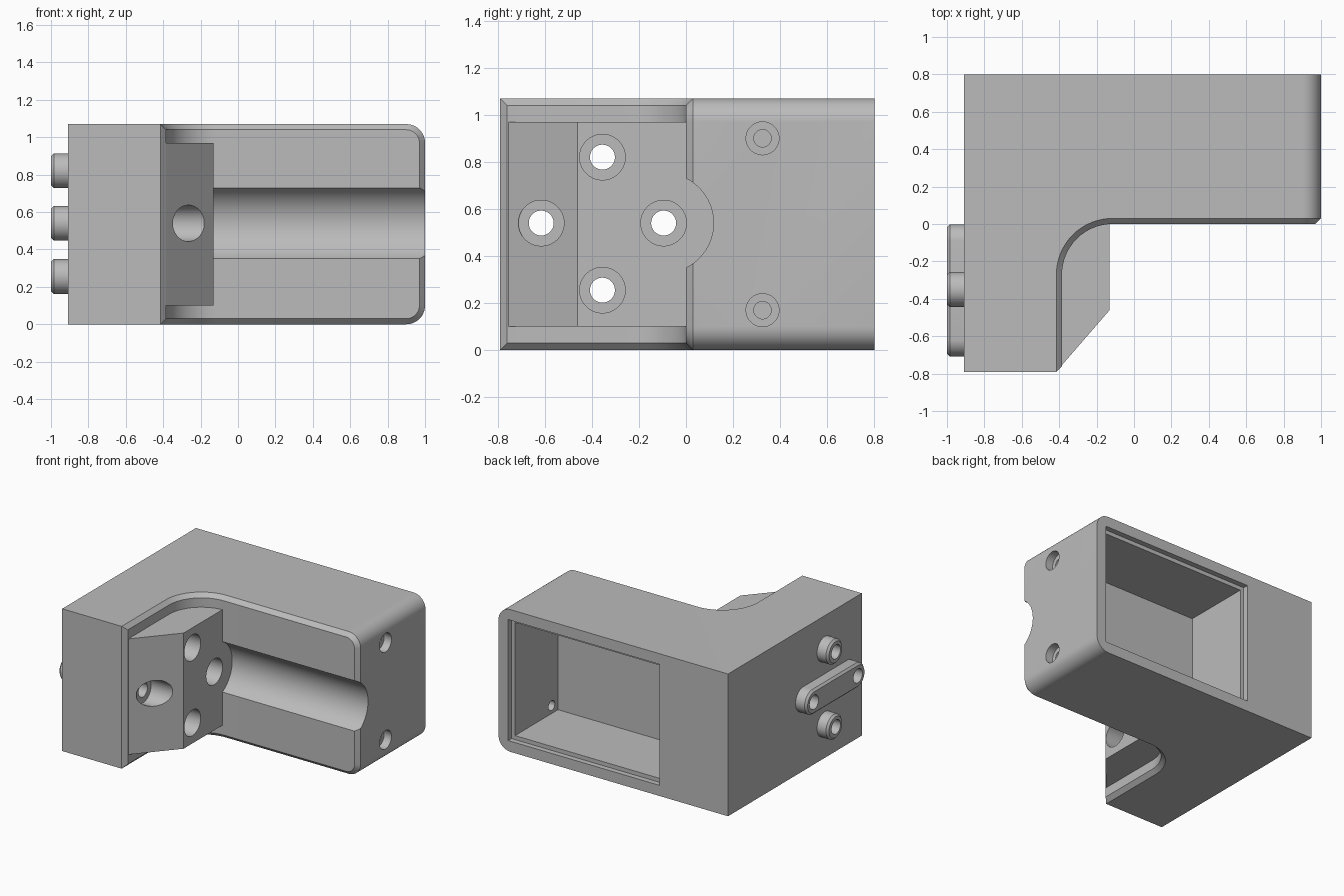
import bpy, bmesh
from math import sin, cos, pi

if "Cube" in bpy.data.objects:
    bpy.data.objects.remove(bpy.data.objects["Cube"], do_unlink=True)

grey = bpy.data.materials.new("plain grey")
grey.use_nodes = True
grey.diffuse_color = (0.5, 0.5, 0.5, 1)
grey.node_tree.nodes["Principled BSDF"].inputs["Base Color"].default_value = (0.5, 0.5, 0.5, 1)

HEIGHT = 1.07
MID = 0.54


def finish(bm, name):
    bmesh.ops.recalc_face_normals(bm, faces=bm.faces[:])
    mesh = bpy.data.meshes.new(name)
    bm.to_mesh(mesh)
    bm.free()
    mesh.materials.append(grey)
    ob = bpy.data.objects.new(name, mesh)
    bpy.context.collection.objects.link(ob)
    return ob


def skin(rings):
    """Closed solid through a list of equal-length point rings."""
    bm = bmesh.new()
    loops = [[bm.verts.new(p) for p in ring] for ring in rings]
    n = len(loops[0])
    for a, b in zip(loops, loops[1:]):
        for i in range(n):
            j = (i + 1) % n
            bm.faces.new((a[i], a[j], b[j], b[i]))
    bm.faces.new(loops[0])
    bm.faces.new(loops[-1])
    bmesh.ops.recalc_face_normals(bm, faces=bm.faces[:])
    return bm


def prism(outline, z0, z1):
    return skin([[(x, y, z) for x, y in outline] for z in (z0, z1)])


def box(name, x0, x1, y0, y1, z0, z1):
    return finish(prism([(x0, y0), (x1, y0), (x1, y1), (x0, y1)], z0, z1), name)


def turned(name, y0, y1, z, profile, n=48):
    """Round (y0 == y1) or slot-shaped solid along x; profile is (x, radius)."""
    rings = []
    for x, r in profile:
        angles = [(i + 0.5) * 2 * pi / n for i in range(n)]
        rings.append([(x, (y1 if cos(a) > 0 else y0) + r * cos(a), z + r * sin(a))
                      for a in angles])
    return finish(skin(rings), name)


def combine(target, tool, operation):
    mod = target.modifiers.new(operation.lower(), 'BOOLEAN')
    mod.operation = operation
    mod.solver = 'EXACT'
    mod.object = tool
    bpy.context.view_layer.objects.active = target
    bpy.ops.object.modifier_apply(modifier=mod.name)
    bpy.data.objects.remove(tool, do_unlink=True)


# L-shaped housing with a filleted inside corner
fillet = [(-0.115 + 0.27 * cos(a), -0.27 + 0.27 * sin(a))
          for a in [pi / 2 + i * pi / 32 for i in range(17)]]
outline = [(-0.91, 0.8), (1, 0.8), (1, 0)] + fillet + [(-0.385, -0.79), (-0.91, -0.79)]
bm = prism(outline, 0, HEIGHT)

# Rounded long edges at the far end
ends = [e for e in bm.edges
        if all(v.co.x > 0.99 for v in e.verts) and e.verts[0].co.z == e.verts[1].co.z]
bmesh.ops.bevel(bm, geom=ends, offset=0.1, segments=10, profile=0.5, affect='EDGES')

# Chamfer all around the inner faces of the L
bm.normal_update()
inner = set()
for f in bm.faces:
    c = f.calc_center_median()
    if c.y < 0.01 and c.x > -0.39 and abs(f.normal.z) < 0.1:
        inner.add(f)
rim = [e for e in bm.edges if sum(f in inner for f in e.link_faces) == 1]
bmesh.ops.bevel(bm, geom=rim, offset=0.03, segments=1, affect='EDGES', clamp_overlap=False)
body = finish(bm, "housing")

# Long round groove in the front face
combine(body, turned("groove", -0.095, -0.095, MID, [(-0.3, 0.212), (1.1, 0.212)], 96),
        'DIFFERENCE')

# Mounting block in the inside corner
block = prism([(-0.13, 0.14), (-0.13, -0.46), (-0.39, -0.76), (-0.6, -0.7), (-0.6, 0.14)],
              0.1, 0.97)
combine(body, finish(block, "mounting_block"), 'UNION')

# Locating bosses on the side: two round, one slot-shaped
for y0, y1, z in ((-0.35, -0.35, 0.82), (-0.35, -0.35, 0.255), (-0.615, -0.095, MID)):
    combine(body, turned("boss", y0, y1, z, [(-0.8, 0.093), (-0.985, 0.093), (-1, 0.078)]),
            'UNION')

# Counterbored mounting holes
for y, z in ((-0.355, 0.82), (-0.355, 0.255), (-0.615, MID), (-0.095, MID)):
    combine(body, turned("mounting_hole", y, y, z,
                         [(-1.1, 0.053), (-0.36, 0.053), (-0.36, 0.097), (0, 0.097)]),
            'DIFFERENCE')

# Rear cavity with a stepped lip
combine(body, box("cavity", -0.31, 0.89, 0.25, 0.9, 0.11, 0.96), 'DIFFERENCE')
combine(body, box("cavity_lip", -0.34, 0.92, 0.76, 0.9, 0.08, 0.99), 'DIFFERENCE')

# Counterbored screw holes in the end wall
for z in (0.17, 0.9):
    combine(body, turned("screw_hole", 0.325, 0.325, z,
                         [(0.8, 0.037), (0.94, 0.037), (0.94, 0.07), (1.1, 0.07)]),
            'DIFFERENCE')

bpy.ops.object.select_all(action='DESELECT')
body.select_set(True)
bpy.context.view_layer.objects.active = body
bpy.ops.object.shade_smooth_by_angle(angle=pi / 6)
